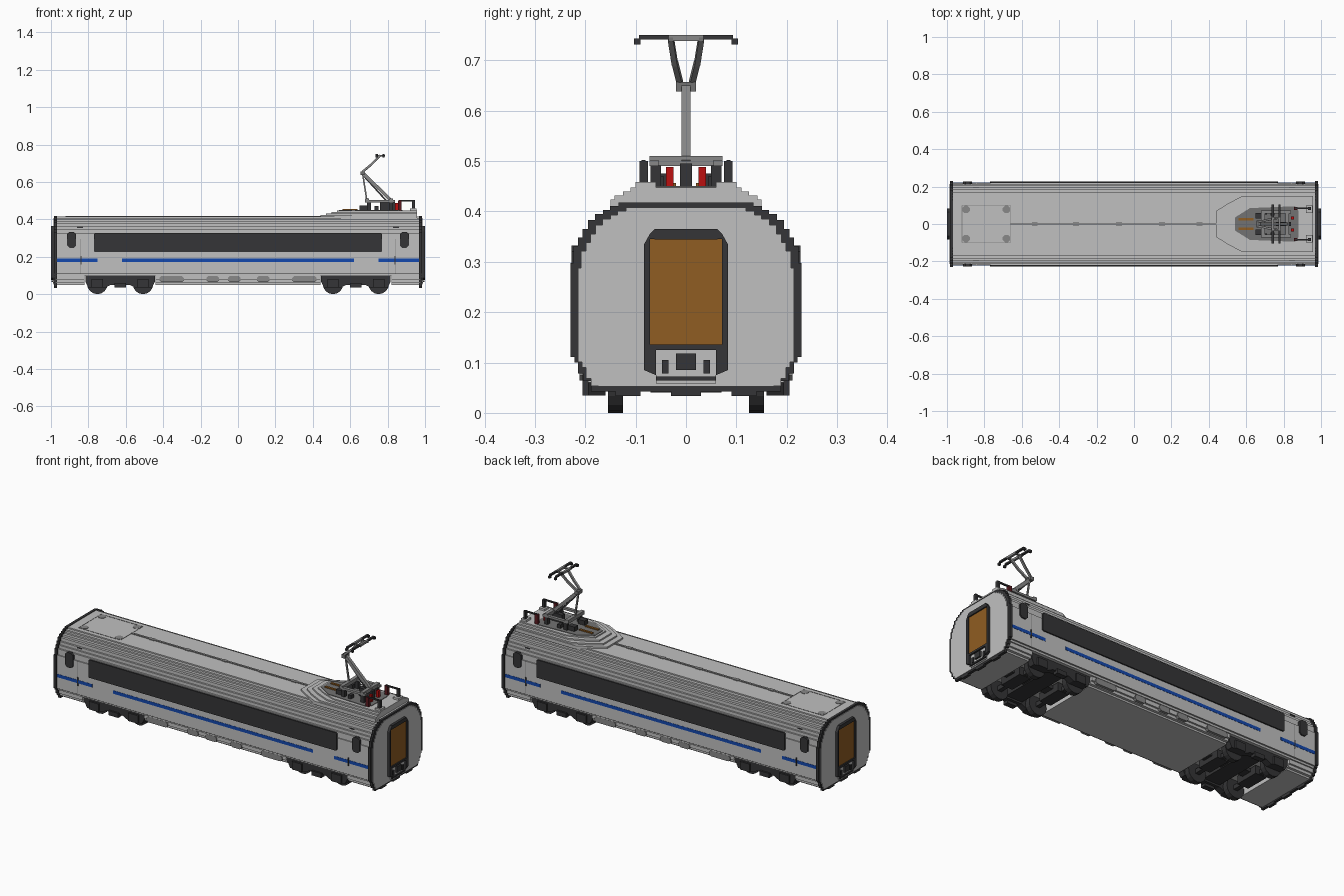
import bpy, bmesh
from math import pi
from mathutils import Vector, Matrix

cube = bpy.data.objects.get("Cube")
if cube:
    bpy.data.objects.remove(cube, do_unlink=True)


def material(name, r, g, b):
    m = bpy.data.materials.new(name)
    m.use_nodes = True
    m.diffuse_color = (r, g, b, 1)
    node = next(n for n in m.node_tree.nodes if n.type == 'BSDF_PRINCIPLED')
    node.inputs["Base Color"].default_value = (r, g, b, 1)
    node.inputs["Roughness"].default_value = 0.8
    return m


SILVER = material("silver grey", 0.53, 0.53, 0.53)
DARK = material("charcoal", 0.036, 0.036, 0.038)
MID = material("mid grey", 0.25, 0.25, 0.25)
DECK = material("deck grey", 0.17, 0.17, 0.17)
AMBER = material("amber", 0.28, 0.11, 0.016)
BLUE = material("stripe blue", 0.007, 0.065, 0.42)
RED = material("red", 0.5, 0.005, 0.005)
MAROON = material("maroon", 0.1, 0.01, 0.014)


def finish(name, bm, mat):
    bmesh.ops.recalc_face_normals(bm, faces=bm.faces)
    mesh = bpy.data.meshes.new(name)
    bm.to_mesh(mesh)
    bm.free()
    mesh.materials.append(mat)
    ob = bpy.data.objects.new(name, mesh)
    bpy.context.collection.objects.link(ob)
    return ob


def prism(name, mat, points, axis, a, b):
    """Extrude a 2D outline along x (y,z), y (x,z) or z (x,y)."""
    put = {'x': lambda p, t: (t, p[0], p[1]), 'y': lambda p, t: (p[0], t, p[1]),
           'z': lambda p, t: (p[0], p[1], t)}[axis]
    bm = bmesh.new()
    face = bm.faces.new([bm.verts.new(put(p, a)) for p in points])
    new = bmesh.ops.extrude_face_region(bm, geom=[face])["geom"]
    move = Vector(put((0, 0), b - a))
    bmesh.ops.translate(bm, vec=move, verts=[v for v in new if isinstance(v, bmesh.types.BMVert)])
    return finish(name, bm, mat)


def box(name, mat, x0, x1, y0, y1, z0, z1):
    return prism(name, mat, [(x0, y0), (x1, y0), (x1, y1), (x0, y1)], 'z', z0, z1)


def bar(name, mat, p, q, w):
    """Square bar between two points."""
    p, q = Vector(p), Vector(q)
    d = q - p
    rot = d.to_track_quat('Z', 'Y').to_matrix().to_4x4()
    bm = bmesh.new()
    bmesh.ops.create_cube(bm, size=1, matrix=Matrix.Translation((p + q) / 2) @ rot
                          @ Matrix.Diagonal((w, w, d.length, 1)))
    return finish(name, bm, mat)


def chamfer(cx, cz, hx, hz, c):
    """Rectangle outline with cut corners."""
    half = [(hx, -hz + c), (hx, hz - c), (hx - c, hz), (-hx + c, hz)]
    return [(cx + x, cz + z) for x, z in half + [(-x, -z) for x, z in half]]


def stairs(levels, bottom, dy=0, dz=0):
    """Symmetric stepped cross-section from (top height, half width) levels."""
    right, z = [], bottom
    for top, y in levels:
        right += [(y + dy, z), (y + dy, top + dz)]
        z = top + dz
    return right + [(-y, z) for y, z in reversed(right)]


# Car body: stepped shell with skirts left open at the bogies
SKIRT = [(0.06, 0.18), (0.075, 0.195), (0.097, 0.205)]
SHELL = [(0.108, 0.212), (0.295, 0.22), (0.328, 0.214), (0.345, 0.205), (0.362, 0.196),
         (0.38, 0.186), (0.392, 0.172), (0.4, 0.156), (0.408, 0.142), (0.415, 0.125)]
prism("body_shell", SILVER, stairs(SHELL, 0.097), 'x', -0.975, 0.975)
for tag, a, b in (("rear", -0.975, -0.82), ("middle", -0.44, 0.44), ("front", 0.82, 0.975)):
    prism(tag + "_skirt", SILVER, stairs(SKIRT, 0.05), 'x', a, b)

# Ends: dark rim, pale panel, gangway frame, door and coupler
for s, tag in ((1, "front"), (-1, "rear")):
    prism(tag + "_rim", DARK, stairs(SKIRT + SHELL, 0.042, 0.009, 0.003), 'x', s * 0.968, s * 0.983)
    prism(tag + "_end_panel", SILVER, stairs(SKIRT + SHELL, 0.052, -0.006, -0.007), 'x', s * 0.98, s * 0.986)
    for side in (-1, 1):
        post = [(0.071, 0.125), (0.071, 0.345), (0.062, 0.345), (0.062, 0.365), (0.072, 0.355),
                (0.083, 0.335), (0.083, 0.085), (0.06, 0.075), (0.06, 0.125)]
        prism(tag + "_gangway_post", DARK, [(side * y, z) for y, z in post], 'x', s * 0.984, s)
    box(tag + "_gangway_top", DARK, s * 0.984, s, -0.063, 0.063, 0.344, 0.365)
    box(tag + "_gangway_sill", DARK, s * 0.984, s, -0.073, 0.073, 0.125, 0.136)
    box(tag + "_door", AMBER, s * 0.984, s * 0.993, -0.072, 0.072, 0.135, 0.345)
    box(tag + "_coupler_panel", SILVER, s * 0.984, s * 0.99, -0.06, 0.06, 0.058, 0.126)
    box(tag + "_coupler", DARK, s * 0.988, s, -0.02, 0.02, 0.085, 0.118)
    box(tag + "_step", DARK, s * 0.988, s * 0.998, -0.06, 0.06, 0.064, 0.072)
    for side in (-1, 1):
        box(tag + "_buffer", DARK, s * 0.988, s * 0.996, side * 0.035, side * 0.048, 0.078, 0.105)
        box(tag + "_rim_foot", DARK, s * 0.968, s * 0.983, side * 0.09, side * 0.14, 0.034, 0.044)
    box(tag + "_rim_tongue", DARK, s * 0.968, s * 0.983, -0.03, 0.03, 0.034, 0.044)

# Sides: window band, door windows, stripes, door seams and skirt hatches
for s, tag in ((-1, "right"), (1, "left")):
    y0, y1 = s * 0.218, s * 0.227
    prism(tag + "_window_band", DARK, chamfer(0, 0.275, 0.77, 0.05, 0.005), 'y', y0, y1)
    for a, b in ((-0.967, -0.75), (-0.62, 0.62), (0.75, 0.967)):
        box(tag + "_stripe", BLUE, a, b, y0, s * 0.2212, 0.172, 0.19)
    for e in (-1, 1):
        prism(tag + "_door_window", DARK, chamfer(e * 0.89, 0.29, 0.024, 0.042, 0.012), 'y', s * 0.21, y1)
        box(tag + "_door_handle", DARK, e * 0.837, e * 0.843, y0, s * 0.223, 0.158, 0.205)
        box(tag + "_door_seam", MID, e * 0.839, e * 0.841, y0, s * 0.2208, 0.11, 0.295)
        box(tag + "_door_track", DARK, e * 0.83, e * 0.86, s * 0.19, s * 0.198, 0.354, 0.361)
    box(tag + "_lower_trim", MID, -0.967, 0.967, y0, s * 0.2206, 0.108, 0.11)
    for x, w in ((-0.355, 0.065), (-0.135, 0.034), (-0.02, 0.034), (0.135, 0.034), (0.355, 0.065)):
        prism(tag + "_skirt_hatch", MID, chamfer(x, 0.08, w, 0.016, 0.01), 'y', s * 0.18, s * 0.211)

# Bogies: wheels, axles, side frames and cross beams
for c, tag in ((-0.63, "rear"), (0.63, "front")):
    box(tag + "_bogie_bolster", DARK, c - 0.05, c + 0.05, -0.18, 0.18, 0.06, 0.097)
    box(tag + "_bogie_beam", DARK, c - 0.17, c + 0.17, -0.03, 0.03, 0.065, 0.085)
    for s in (-1, 1):
        frame = [(-0.185, 0.065), (-0.185, 0.096), (0.185, 0.096), (0.185, 0.065), (0.17, 0.035),
                 (0.08, 0.035), (0.05, 0.05), (-0.05, 0.05), (-0.08, 0.035), (-0.17, 0.035)]
        prism(tag + "_bogie_frame", DARK, [(c + x, z) for x, z in frame], 'y', s * 0.16, s * 0.195)
        box(tag + "_bogie_damper", DARK, c - 0.03, c + 0.03, s * 0.175, s * 0.205, 0.035, 0.06)
        for x in (c - 0.122, c + 0.122):
            bm = bmesh.new()
            bmesh.ops.create_cone(bm, cap_ends=True, segments=16, radius1=0.055, radius2=0.055, depth=0.03,
                                  matrix=Matrix.Translation((x, s * 0.14, 0.055)) @ Matrix.Rotation(pi / 2, 4, 'X'))
            finish(tag + "_wheel", bm, DARK)
            box(tag + "_axle_box", DARK, x - 0.03, x + 0.03, s * 0.18, s * 0.205, 0.035, 0.08)
    for x in (c - 0.122, c + 0.122):
        box(tag + "_axle", DARK, x - 0.012, x + 0.012, -0.14, 0.14, 0.043, 0.067)
        box(tag + "_motor", DARK, x - 0.035, x + 0.035, -0.07, 0.07, 0.04, 0.085)

# Roof: cable duct, hatch outline and stepped equipment plinth
box("roof_cable", MID, -0.66, 0.44, -0.006, 0.006, 0.413, 0.419)
for x in (-0.53, -0.31, -0.08, 0.15, 0.35):
    box("cable_clip", MID, x - 0.015, x + 0.015, -0.01, 0.01, 0.413, 0.419)
for s in (-1, 1):
    box("hatch_edge_side", MID, -0.92, -0.66, s * 0.098, s * 0.101, 0.413, 0.4165)
    box("hatch_edge_end", MID, -0.79 + s * 0.128, -0.79 + s * 0.131, -0.1, 0.1, 0.413, 0.4165)
    for e in (-1, 1):
        prism("hatch_corner", MID, chamfer(-0.79 + s * 0.108, e * 0.078, 0.02, 0.02, 0.012), 'z', 0.413, 0.417)
for i, (x, w, z) in enumerate([(0.44, 0.15, 0.424), (0.47, 0.142, 0.432), (0.5, 0.125, 0.44), (0.53, 0.11, 0.447)]):
    outline = [(x, 0.07 - i * 0.008), (x + 0.06, w * 0.72), (x + 0.14, w), (0.957, w)]
    prism("roof_plinth", SILVER, outline + [(a, -b) for a, b in reversed(outline)], 'z', 0.405, z)
well = [(0.54, 0.035), (0.62, 0.085), (0.86, 0.095), (0.88, 0.07)]
prism("equipment_deck", DECK, well + [(a, -b) for a, b in reversed(well)], 'z', 0.445, 0.45)

# Roof equipment: conductors, insulators, posts
for s in (-1, 1):
    box("amber_conductor", AMBER, 0.56, 0.64, s * 0.02, s * 0.032, 0.448, 0.456)
    box("deck_box", DARK, 0.65, 0.69, s * 0.03, s * 0.06, 0.448, 0.475)
    box("deck_box", DARK, 0.73, 0.75, s * 0.045, s * 0.07, 0.448, 0.47)
    box("frame_foot", DARK, 0.69, 0.71, s * 0.05, s * 0.07, 0.448, 0.492)
    box("frame_foot", DARK, 0.81, 0.83, s * 0.05, s * 0.07, 0.448, 0.492)
    box("frame_rail", MID, 0.68, 0.84, s * 0.055, s * 0.072, 0.49, 0.502)
    box("red_insulator", RED, 0.84, 0.855, s * 0.025, s * 0.04, 0.448, 0.488)
    box("maroon_insulator", MAROON, 0.855, 0.875, s * 0.075, s * 0.092, 0.445, 0.5)
    box("rear_post", DARK, 0.93, 0.945, s * 0.075, s * 0.092, 0.445, 0.5)
    box("post_link", DARK, 0.86, 0.945, s * 0.08, s * 0.088, 0.494, 0.502)
    box("post_base", SILVER, 0.92, 0.955, s * 0.06, s * 0.1, 0.445, 0.458)
for x in (0.69, 0.82):
    box("frame_crossbar", MID, x - 0.01, x + 0.01, -0.072, 0.072, 0.49, 0.51)
box("arm_drive", DARK, 0.76, 0.84, -0.012, 0.012, 0.45, 0.495)

# Pantograph: arm, knee, forked upper arm and collector head
knee = (0.665, 0, 0.65)
bar("lower_arm", MID, (0.825, 0, 0.495), knee, 0.017)
bar("control_rod", DARK, (0.815, 0, 0.475), (0.672, 0, 0.632), 0.008)
bar("thrust_rod", MID, (0.69, 0, 0.495), (0.667, 0, 0.64), 0.008)
box("knee_joint", DECK, 0.655, 0.677, -0.02, 0.02, 0.638, 0.657)
for s in (-1, 1):
    bar("upper_arm", MID, (0.667, s * 0.012, 0.655), (0.715, s * 0.022, 0.695), 0.011)
    bar("upper_arm_tip", MID, (0.712, s * 0.022, 0.692), (0.76, s * 0.03, 0.742), 0.011)
    box("head_link", DECK, 0.74, 0.785, s * 0.026, s * 0.034, 0.736, 0.745)
    for x in (0.742, 0.778):
        box("collector_horn", DARK, x - 0.006, x + 0.006, s * 0.034, s * 0.093, 0.741, 0.75)
        box("horn_tip", DARK, x - 0.006, x + 0.006, s * 0.09, s * 0.103, 0.731, 0.743)
for x in (0.742, 0.778):
    box("collector_strip", MID, x - 0.006, x + 0.006, -0.035, 0.035, 0.738, 0.75)
